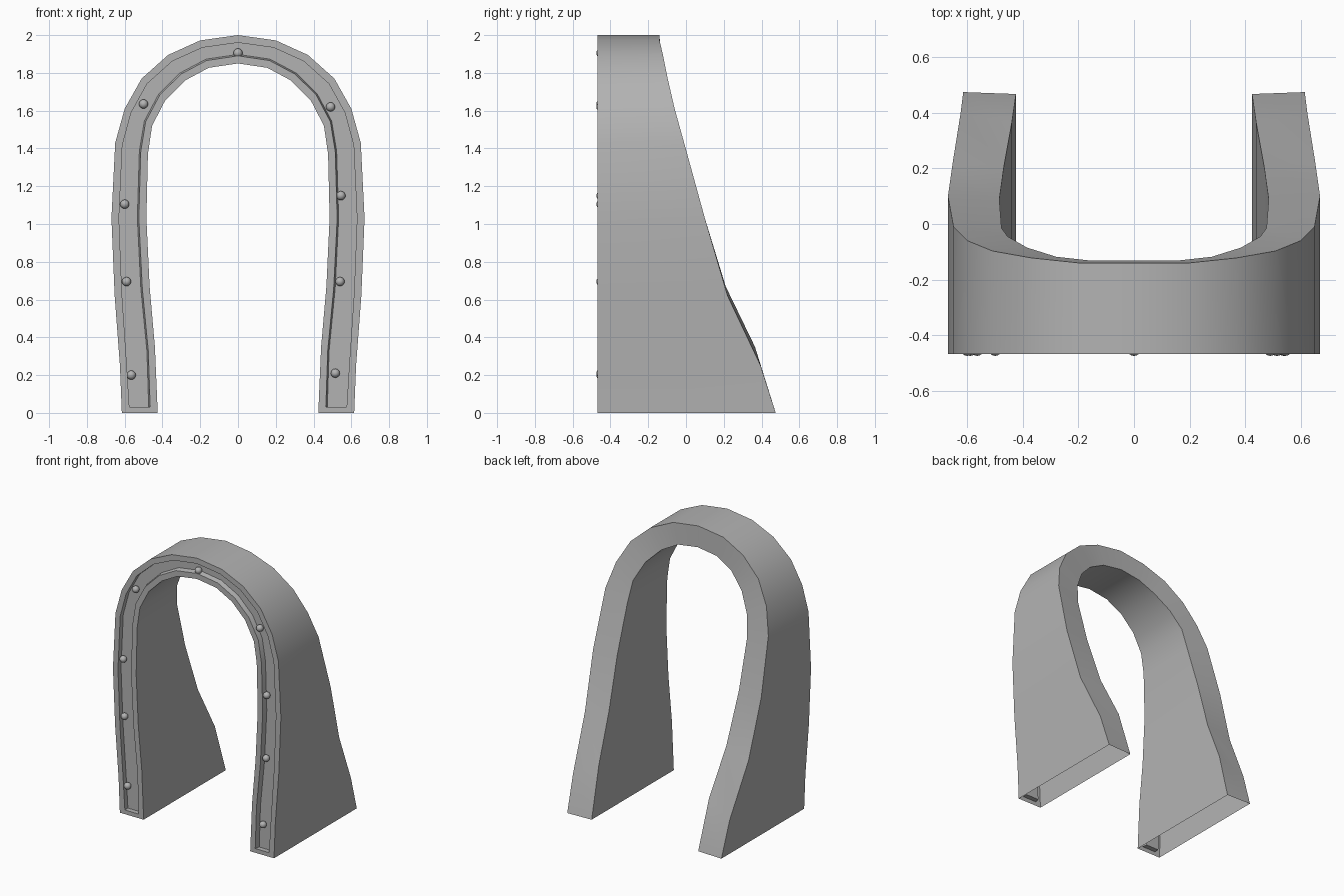
import bpy, bmesh, math
from mathutils import Vector

cube = bpy.data.objects.get("Cube")
if cube:
    bpy.data.objects.remove(cube)

grey = bpy.data.materials.new("plain grey")
grey.use_nodes = True
grey.diffuse_color = (0.45, 0.45, 0.45, 1)
grey.node_tree.nodes["Principled BSDF"].inputs["Base Color"].default_value = (0.45, 0.45, 0.45, 1)

FRONT, DEPTH, LIP, FOOT = -0.468, 0.035, 0.04, 0.03

# Half profiles from foot to crown: x, z, depth of the back edge
outer = [(0.615, 0, 0.475), (0.625, 0.25, 0.395), (0.653, 0.62, 0.22), (0.67, 1.03, 0.1),
         (0.65, 1.43, -0.01), (0.6, 1.61, -0.06), (0.51, 1.77, -0.097),
         (0.37, 1.895, -0.122), (0.2, 1.972, -0.14), (0, 2, -0.14)]
inner = [(0.425, 0, 0.468), (0.44, 0.35, 0.365), (0.468, 0.67, 0.21), (0.485, 1.03, 0.09),
         (0.477, 1.37, -0.015), (0.455, 1.52, -0.045), (0.385, 1.655, -0.085),
         (0.28, 1.76, -0.118), (0.155, 1.827, -0.132), (0, 1.85, -0.132)]


def full(half):
    return half + [(-x, z, y) for x, z, y in reversed(half[:-1])]


def finish(bm, name):
    bmesh.ops.recalc_face_normals(bm, faces=bm.faces)
    mesh = bpy.data.meshes.new(name)
    bm.to_mesh(mesh)
    bm.free()
    mesh.materials.append(grey)
    obj = bpy.data.objects.new(name, mesh)
    bpy.context.collection.objects.link(obj)
    bpy.ops.object.select_all(action='DESELECT')
    obj.select_set(True)
    bpy.context.view_layer.objects.active = obj
    bpy.ops.object.shade_smooth_by_angle(angle=math.radians(30))
    return obj


# Hollow arch shell: one cross-section per station, with a channel in the front
bm = bmesh.new()
sections = []
pairs = list(zip(full(outer), full(inner)))
for k, ((ox, oz, oy), (ix, iz, iy)) in enumerate(pairs):
    o, i = Vector((ox, FRONT, oz)), Vector((ix, FRONT, iz))
    across = (i - o).normalized()
    lift = Vector((0, 0, FOOT if k in (0, len(pairs) - 1) else 0))
    sink = Vector((0, DEPTH, 0))
    lip_out, lip_in = o + across * LIP + lift, i - across * LIP + lift
    loop = [(ix, iy, iz), (ox, oy, oz), o, lip_out, lip_out + sink,
            lip_in + sink - across * 0.008, lip_in, i]
    sections.append([bm.verts.new(p) for p in loop])
for a, b in zip(sections, sections[1:]):
    for j in range(len(a)):
        n = (j + 1) % len(a)
        bm.faces.new((a[j], a[n], b[n], b[j]))

# Front rim and channel stop at each foot; the underside stays open
for s in (sections[0], sections[-1]):
    bm.faces.new((s[2], s[3], s[6], s[7]))
    bm.faces.new((s[3], s[4], s[5], s[6]))
finish(bm, "arch_shell")

# Round studs along the channel
studs = [(0, 1.905), (-0.5, 1.635), (0.49, 1.62), (-0.6, 1.105), (0.545, 1.15),
         (-0.59, 0.695), (0.54, 0.695), (-0.565, 0.2), (0.515, 0.21)]
for n, (x, z) in enumerate(studs, 1):
    bm = bmesh.new()
    bmesh.ops.create_uvsphere(bm, u_segments=16, v_segments=10, radius=0.024)
    finish(bm, f"stud_{n}").location = (x, -0.451, z)
